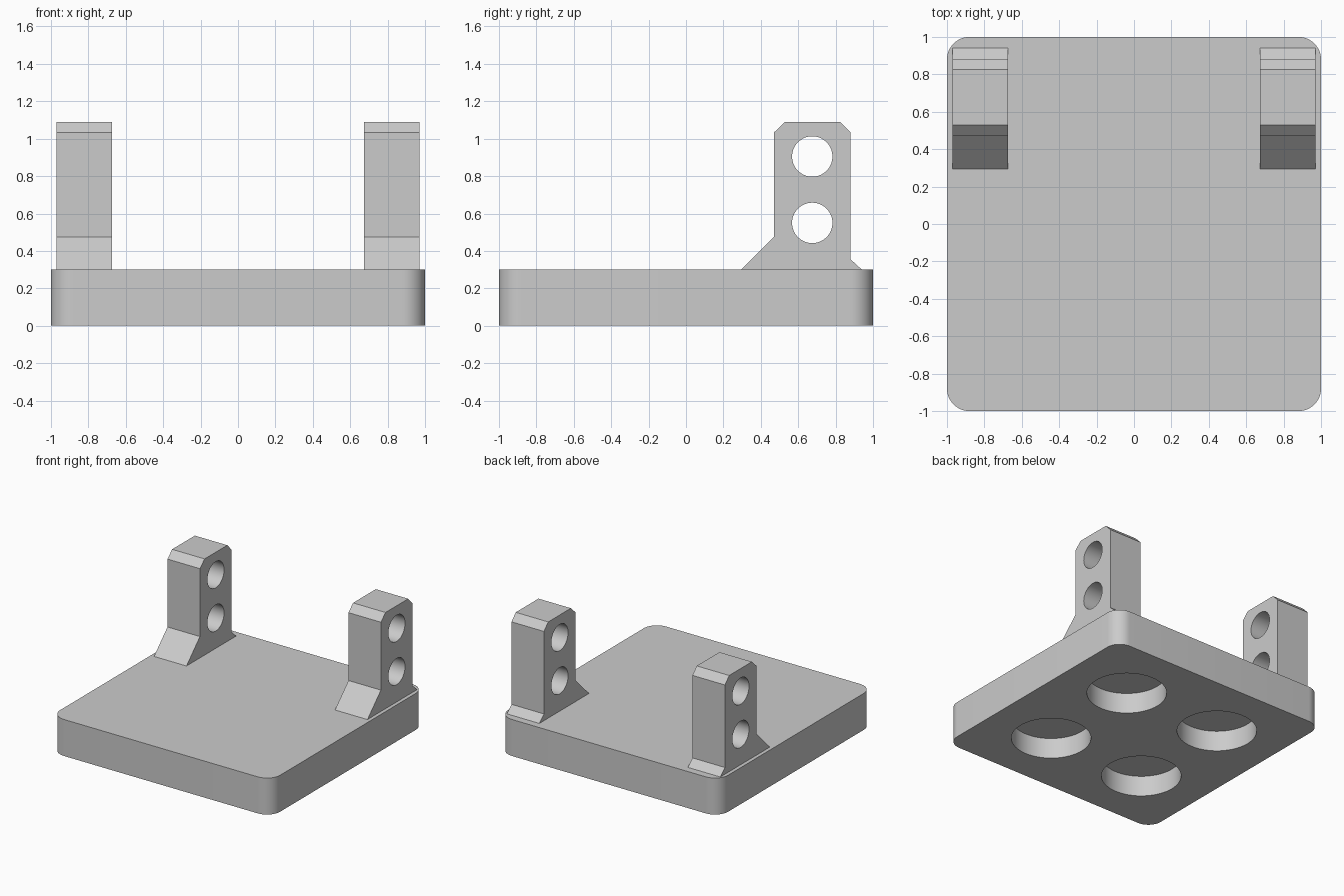
import bpy
import bmesh
import math
from mathutils import Matrix, Vector

old = bpy.data.objects.get("Cube")
if old:
    bpy.data.objects.remove(old, do_unlink=True)

GREY = (0.6, 0.6, 0.6, 1.0)
grey = bpy.data.materials.new("light grey")
grey.use_nodes = True
grey.diffuse_color = GREY
grey.node_tree.nodes["Principled BSDF"].inputs["Base Color"].default_value = GREY


def prism(name, outline, direction):
    """Extrude a flat outline of 3D points along a direction."""
    bm = bmesh.new()
    face = bm.faces.new([bm.verts.new(p) for p in outline])
    new = bmesh.ops.extrude_face_region(bm, geom=[face])["geom"]
    bmesh.ops.translate(bm, vec=Vector(direction),
                        verts=[v for v in new if isinstance(v, bmesh.types.BMVert)])
    bmesh.ops.recalc_face_normals(bm, faces=bm.faces)
    return to_object(name, bm)


def cylinders(name, centres, radius, depth, rotation):
    """One mesh holding several equal cylinders."""
    bm = bmesh.new()
    for c in centres:
        bmesh.ops.create_cone(bm, cap_ends=True, segments=64, radius1=radius,
                              radius2=radius, depth=depth,
                              matrix=Matrix.Translation(c) @ rotation)
    return to_object(name, bm)


def to_object(name, bm):
    mesh = bpy.data.meshes.new(name)
    bm.to_mesh(mesh)
    bm.free()
    mesh.materials.append(grey)
    obj = bpy.data.objects.new(name, mesh)
    bpy.context.collection.objects.link(obj)
    return obj


def cut(obj, cutter):
    """Subtract the cutter, remove it, and smooth the round walls."""
    mod = obj.modifiers.new("holes", 'BOOLEAN')
    mod.object = cutter
    mod.operation = 'DIFFERENCE'
    mod.solver = 'EXACT'
    bpy.ops.object.select_all(action='DESELECT')
    obj.select_set(True)
    bpy.context.view_layer.objects.active = obj
    bpy.ops.object.modifier_apply(modifier=mod.name)
    bpy.data.objects.remove(cutter, do_unlink=True)
    bpy.ops.object.shade_smooth_by_angle(angle=math.radians(30))


# Base plate with rounded corners
BASE_TOP, CORNER, STEPS = 0.3, 0.12, 12
outline = []
for quarter, (sx, sy) in enumerate([(1, 1), (-1, 1), (-1, -1), (1, -1)]):
    for i in range(STEPS + 1):
        a = (quarter + i / STEPS) * math.pi / 2
        outline.append((sx * (1 - CORNER) + CORNER * math.cos(a),
                        sy * (1 - CORNER) + CORNER * math.sin(a), 0))
base = prism("base_plate", outline, (0, 0, BASE_TOP))

# Four round blind pockets in the underside
POCKET, POCKET_DEPTH = 0.443, 0.17
spots = [Vector((x, y, 0)) for x in (-POCKET, POCKET) for y in (-POCKET, POCKET)]
cut(base, cylinders("pocket_cutter", spots, 0.3, 2 * POCKET_DEPTH, Matrix()))

# Two upright lugs with flared feet, chamfered tops and two cross holes
PROFILE = [(0.295, BASE_TOP), (0.47, 0.475), (0.47, 1.033), (0.53, 1.09),
           (0.825, 1.09), (0.88, 1.033), (0.88, 0.355), (0.94, BASE_TOP)]
INNER, WIDTH = 0.675, 0.295
for side, name in ((1, "left_lug"), (-1, "right_lug")):
    lug = prism(name, [(side * INNER, y, z) for y, z in PROFILE], (side * WIDTH, 0, 0))
    holes = [Vector((side * (INNER + WIDTH / 2), 0.675, z)) for z in (0.55, 0.905)]
    cut(lug, cylinders("hole_cutter", holes, 0.108, 2 * WIDTH,
                       Matrix.Rotation(math.pi / 2, 4, 'Y')))
